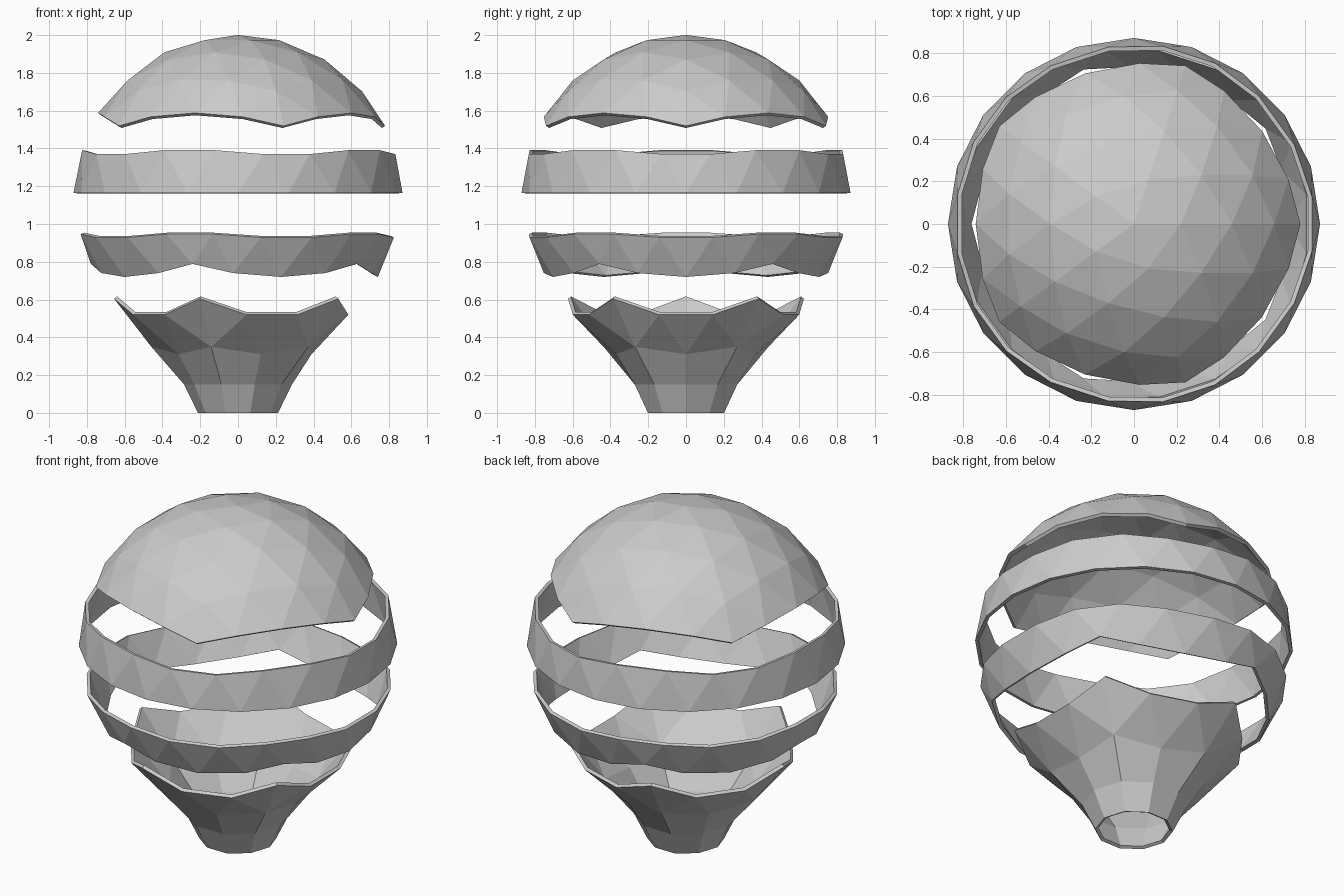
import bpy, bmesh, math
from mathutils import Vector

if "Cube" in bpy.data.objects:
    bpy.data.objects.remove(bpy.data.objects["Cube"])

R, CZ, WALL = 0.871, 1.13, 0.02

# vertical nudges of the sphere rows: (unit height, shift)
SHIFT = [(-1, -0.04), (-0.85, -0.04), (-0.724, 0.02), (-0.675, 0.047), (-0.447, 0.048),
         (-0.277, 0.04), (-0.232, 0.032), (0, 0.035), (0.277, 0.02), (0.447, 0), (1, 0)]


def shift(u):
    for (a, p), (b, q) in zip(SHIFT, SHIFT[1:]):
        if u <= b:
            return p + (q - p) * (u - a) / (b - a)
    return 0


def row(v):
    # index of the horizontal triangle row, 0 at the equator
    return round(math.degrees(math.asin(max(-1, min(1, v.co.normalized().z)))) / 15)


def band(name, keep, neck=()):
    bm = bmesh.new()
    bmesh.ops.create_icosphere(bm, subdivisions=3, radius=1)
    drop = [f for f in bm.faces if not keep(min(row(v) for v in f.verts))]
    bmesh.ops.delete(bm, geom=drop, context='FACES')
    for v in bm.verts:
        u = v.co.z
        v.co = Vector((v.co.x * R, v.co.y * R, CZ + u * R + shift(u)))
    # neck: extrude the lower rim down in steps
    rim = [e for e in bm.edges if e.is_boundary and all(v.co.z < 0.45 for v in e.verts)]
    for radius, z in neck:
        geom = bmesh.ops.extrude_edge_only(bm, edges=rim)['geom']
        rim = [g for g in geom if isinstance(g, bmesh.types.BMEdge)]
        for v in (g for g in geom if isinstance(g, bmesh.types.BMVert)):
            k = radius / math.hypot(v.co.x, v.co.y)
            v.co = Vector((v.co.x * k, v.co.y * k, z))
    bmesh.ops.recalc_face_normals(bm, faces=bm.faces)
    # keep normals outward
    f = max(bm.faces, key=lambda f: f.calc_center_median().x)
    if f.normal.x < 0:
        bmesh.ops.reverse_faces(bm, faces=bm.faces)
    me = bpy.data.meshes.new(name)
    bm.to_mesh(me)
    bm.free()
    ob = bpy.data.objects.new(name, me)
    bpy.context.collection.objects.link(ob)
    # thin wall
    mod = ob.modifiers.new("wall", 'SOLIDIFY')
    mod.thickness = WALL
    mod.offset = -1


band("top_cap", lambda n: n >= 2)
band("upper_band", lambda n: n == 0)
band("lower_band", lambda n: n == -2)
band("base_funnel", lambda n: n == -4, neck=[(0.285, 0.15), (0.212, 0.0)])
